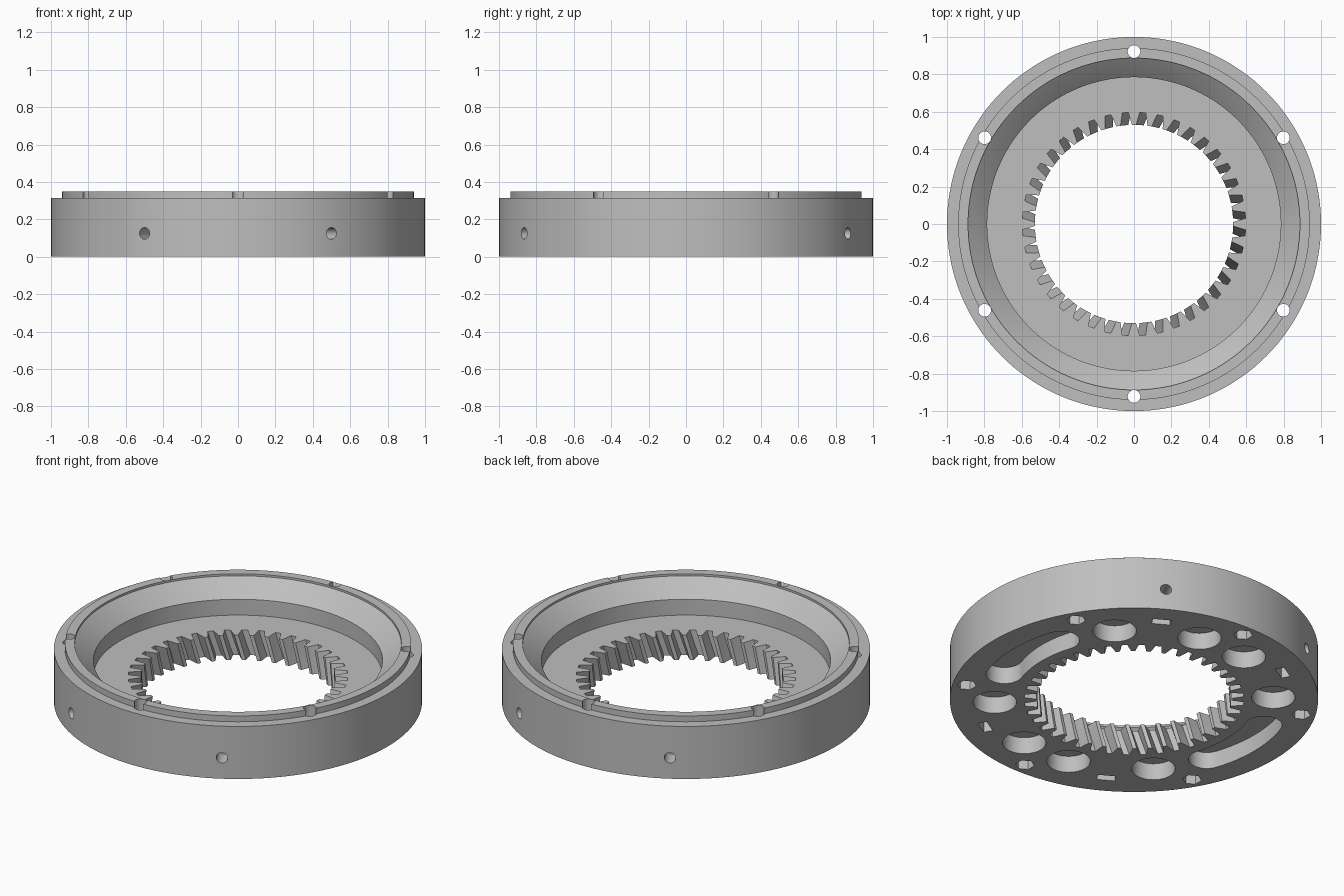
import bpy, bmesh
from math import sin, cos, pi, radians
from mathutils import Matrix, Vector

cube = bpy.data.objects.get("Cube")
if cube:
    bpy.data.objects.remove(cube, do_unlink=True)

metal = bpy.data.materials.new("machined_grey")
metal.use_nodes = True
grey = (0.52, 0.52, 0.52, 1)
metal.diffuse_color = grey
metal.node_tree.nodes["Principled BSDF"].inputs["Base Color"].default_value = grey


def circle(r, z, n=32, phase=0.0):
    return [Vector((r * cos(phase + 2 * pi * i / n), r * sin(phase + 2 * pi * i / n), z))
            for i in range(n)]


def loft(bm, loops, matrix=Matrix()):
    """Capped solid through a stack of matching loops."""
    rings = [[bm.verts.new(matrix @ p) for p in loop] for loop in loops]
    n = len(rings[0])
    for a, b in zip(rings, rings[1:]):
        for i in range(n):
            j = (i + 1) % n
            bm.faces.new((a[i], a[j], b[j], b[i]))
    bm.faces.new(rings[0][::-1])
    bm.faces.new(rings[-1])


def prism(bm, outline, z0, z1, matrix=Matrix()):
    loft(bm, [[Vector((p[0], p[1], z)) for p in outline] for z in (z0, z1)], matrix)


def make_object(name, bm, triangulate=False):
    bmesh.ops.recalc_face_normals(bm, faces=bm.faces)
    if triangulate:
        bmesh.ops.triangulate(bm, faces=bm.faces)
    mesh = bpy.data.meshes.new(name)
    bm.to_mesh(mesh)
    bm.free()
    ob = bpy.data.objects.new(name, mesh)
    bpy.context.collection.objects.link(ob)
    mesh.materials.append(metal)
    return ob


def spin(degrees):
    return Matrix.Rotation(radians(degrees), 4, 'Z')


def at(degrees, r):
    return spin(degrees) @ Matrix.Translation((r, 0, 0))


def carve(target, name, bm):
    cutter = make_object(name, bm, triangulate=True)
    cutter.hide_render = True
    mod = target.modifiers.new(name, 'BOOLEAN')
    mod.operation = 'DIFFERENCE'
    mod.solver = 'EXACT'
    mod.object = cutter
    bpy.ops.object.select_all(action='DESELECT')
    bpy.context.view_layer.objects.active = target
    target.select_set(True)
    bpy.ops.object.modifier_apply(modifier=mod.name)
    bpy.data.objects.remove(cutter, do_unlink=True)


# Turned housing: outer wall, raised lip, conical bowl and floor
FLOOR = 0.15
profile = [(1, 0), (1, 0.315), (0.94, 0.315), (0.94, 0.35), (0.887, 0.35),
           (0.887, 0.338), (0.88, 0.333), (0.785, 0.245), (0.785, FLOOR)]
bm = bmesh.new()
loft(bm, [circle(r, z, 144) for r, z in profile])
housing = make_object("ring_gear_housing", bm)

# Helical internal teeth
TEETH = 40
TWIST = radians(4.5)
tooth = [(-0.13, 0.53), (0.13, 0.53), (0.24, 0.565), (0.33, 0.597),
         (0.67, 0.597), (0.76, 0.565)]


def gear_loop(z):
    turn = TWIST * (z - FLOOR) / FLOOR
    return [Vector((r * cos(a), r * sin(a), z))
            for k in range(TEETH) for f, r in tooth
            for a in [2 * pi * (k + f) / TEETH + turn]]


bm = bmesh.new()
loft(bm, [gear_loop(-0.03 + 0.21 * i / 6) for i in range(7)])
carve(housing, "gear_opening", bm)

# Underside pockets: round recesses, curved slots, hex and square nut seats
bm = bmesh.new()
POCKET_R = 0.757
for side in (90, 270):
    for off in (-48, -12, 12, 48):
        prism(bm, circle(0.118, 0, 40), -0.05, 0.1, at(side + off, POCKET_R))

half, sweep = 0.1, radians(18.5)
steps = 12
arc = [sweep * (2 * i / steps - 1) for i in range(steps + 1)]
outer = [((POCKET_R + half) * cos(a), (POCKET_R + half) * sin(a)) for a in arc]
inner = [((POCKET_R - half) * cos(a), (POCKET_R - half) * sin(a)) for a in reversed(arc)]


def slot_end(angle, start):
    c = (POCKET_R * cos(angle), POCKET_R * sin(angle))
    return [(c[0] + half * cos(start + pi * i / steps), c[1] + half * sin(start + pi * i / steps))
            for i in range(1, steps)]


slot = outer + slot_end(sweep, sweep) + inner + slot_end(-sweep, pi - sweep)
for side in (0, 180):
    prism(bm, slot, -0.05, 0.1, spin(side))

BOLT_R = 0.922
for k in range(6):
    prism(bm, circle(0.052, 0, 6), -0.05, 0.1, at(30 + 60 * k, BOLT_R))

seat = [(-0.025, -0.05), (0.025, -0.05), (0.025, 0.05), (-0.025, 0.05)]
SCREW_ANGLES = (60, 120, 240, 300)
for a in SCREW_ANGLES:
    prism(bm, seat, -0.05, 0.175, at(a, 0.86))
carve(housing, "underside_pockets", bm)

# Vertical bolt holes and radial set-screw holes
bm = bmesh.new()
for k in range(6):
    prism(bm, circle(0.034, 0), -0.1, 0.5, at(30 + 60 * k, BOLT_R))
for a in SCREW_ANGLES:
    radial = spin(a) @ Matrix.Translation((0, 0, 0.125)) @ Matrix.Rotation(pi / 2, 4, 'Y')
    prism(bm, circle(0.031, 0), 0.81, 1.1, radial)
carve(housing, "screw_holes", bm)

# Smooth round walls with crisp edges
bpy.ops.object.select_all(action='DESELECT')
housing.select_set(True)
bpy.context.view_layer.objects.active = housing
bpy.ops.object.shade_smooth_by_angle(angle=radians(20))
